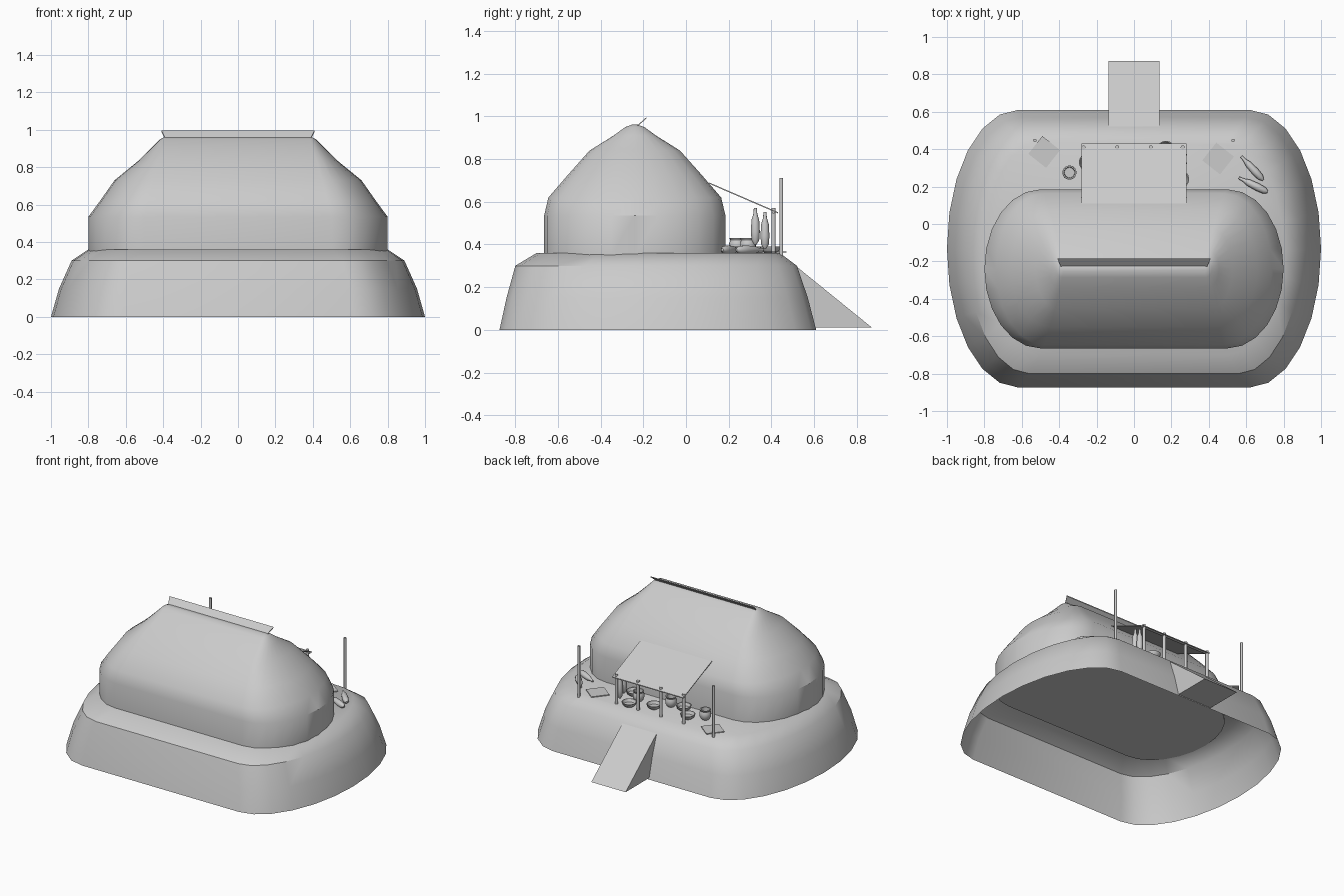
import bpy, bmesh
from math import sin, cos, pi, radians
from mathutils import Vector

if "Cube" in bpy.data.objects:
    bpy.data.objects.remove(bpy.data.objects["Cube"])


def make(name, verts, faces, smooth=None):
    me = bpy.data.meshes.new(name)
    me.from_pydata(verts, [], faces)
    bm = bmesh.new()
    bm.from_mesh(me)
    bmesh.ops.recalc_face_normals(bm, faces=bm.faces)
    bm.to_mesh(me)
    bm.free()
    ob = bpy.data.objects.new(name, me)
    bpy.context.collection.objects.link(ob)
    if smooth:
        bpy.ops.object.select_all(action='DESELECT')
        ob.select_set(True)
        bpy.context.view_layer.objects.active = ob
        bpy.ops.object.shade_smooth_by_angle(angle=radians(smooth))
    return ob


def loft(name, rings, cap_bottom, cap_top, smooth=40):
    n = len(rings[0])
    verts = [v for r in rings for v in r]
    faces = [(k * n + i, k * n + (i + 1) % n, (k + 1) * n + (i + 1) % n, (k + 1) * n + i)
             for k in range(len(rings) - 1) for i in range(n)]
    if cap_bottom:
        faces.append(tuple(range(n))[::-1])
    if cap_top:
        faces.append(tuple(range((len(rings) - 1) * n, len(rings) * n)))
    return make(name, verts, faces, smooth)


def stadium(z, x, yc, h, s, n=12):
    # straight front and back of half length s, elliptical ends reaching x
    out = []
    for side in (1, -1):
        for i in range(n + 1):
            a = -pi / 2 + pi * i / n
            out.append((side * (s + (x - s) * cos(a)), yc + side * h * sin(a), z))
    return out


def turned(name, profile, loc, n=16, axis=(0, 0, 1), caps=(True, True)):
    # round part from (radius, height) pairs along an axis
    q = Vector((0, 0, 1)).rotation_difference(Vector(axis))
    rings = [[tuple(Vector(loc) + q @ Vector((r * cos(2 * pi * i / n), r * sin(2 * pi * i / n), z)))
              for i in range(n)] for r, z in profile]
    return loft(name, rings, *caps)


def slab(name, corners, t):
    return make(name, corners + [(x, y, z - t) for x, y, z in corners],
                [(0, 1, 2, 3), (7, 6, 5, 4)] + [(i, (i + 1) % 4, (i + 1) % 4 + 4, i + 4) for i in range(4)])


# earth mound, open underneath
loft("mound", [stadium(*p) for p in (
    (0, 1, -.132, .742, .62), (.15, .957, -.135, .706, .6),
    (.3, .89, -.14, .66, .56), (.36, .80, -.13, .57, .5))], False, True, 35)

# domed house body
loft("house", [stadium(z, x, -.24, h, s) for z, x, h, s in (
    (.35, .8, .425, .5), (.535, .8, .425, .5), (.62, .737, .405, .48),
    (.73, .66, .31, .45), (.84, .525, .212, .42), (.91, .455, .10, .395),
    (.95, .415, .045, .385), (.962, .39, .012, .375))], True, True, 35)

# flap along the roof ridge
slab("ridge_flap", [(-.39, -.23, .957), (.39, -.23, .957), (.41, -.185, .997), (-.41, -.185, .997)], .006)

# awning over the porch with its front rail
slab("awning", [(-.28, .11, .69), (.28, .11, .69), (.28, .43, .552), (-.28, .43, .552)], .006)
turned("awning_rail", [(.006, -.28), (.006, .28)], (0, .41, .55), 8, (1, 0, 0))
for x in (-.27, -.09, .09, .26):
    turned("awning_post", [(.011, .33), (.011, .57)], (x, .41, 0), 10)
for x in (-.53, .53):
    turned("tall_pole", [(.009, .34), (.009, .712)], (x, .447, 0), 10)

# ramp wedge
w = .135
make("ramp", [(s * w, y, z) for s in (-1, 1) for y, z in ((.44, .36), (.872, .01), (.6, .01))],
     [(0, 1, 2), (5, 4, 3), (0, 3, 4, 1), (1, 4, 5, 2), (2, 5, 3, 0)])

# gourds: two hanging from the awning, two lying on the ground
gourd = [(.006, 0), (.018, .02), (.021, .06), (.018, .115), (.009, .145), (.007, .172)]
for y, z in ((.325, .40), (.37, .38)):
    turned("hanging_gourd", gourd, (.262, y, z), 12)
turned("lying_gourd", gourd, (.69, .235, .375), 12, (-.12, .13, 0))
turned("lying_gourd", gourd, (.715, .17, .375), 12, (-.16, .08, 0))

# pots and bowls on the porch
pot = [(.024, 0), (.037, .02), (.038, .045), (.032, .06), (.037, .07), (.029, .07), (.027, .02)]
bowl = [(.025, 0), (.043, .015), (.05, .033), (.045, .033), (.036, .014)]
for x, y in ((-.345, .275), (.17, .29), (-.05, .24)):
    turned("pot", pot, (x, y, .36))
for x, y in ((-.245, .33), (.245, .24), (.17, .395), (.02, .33), (-.15, .24)):
    turned("bowl", bowl, (x, y, .358))

# mats laid on the ground
for x, y in ((-.48, .385), (.45, .35)):
    slab("mat", [(x - .01, y + .085, .368), (x + .085, y + .01, .368),
                 (x + .01, y - .085, .368), (x - .085, y - .01, .368)], .006)
